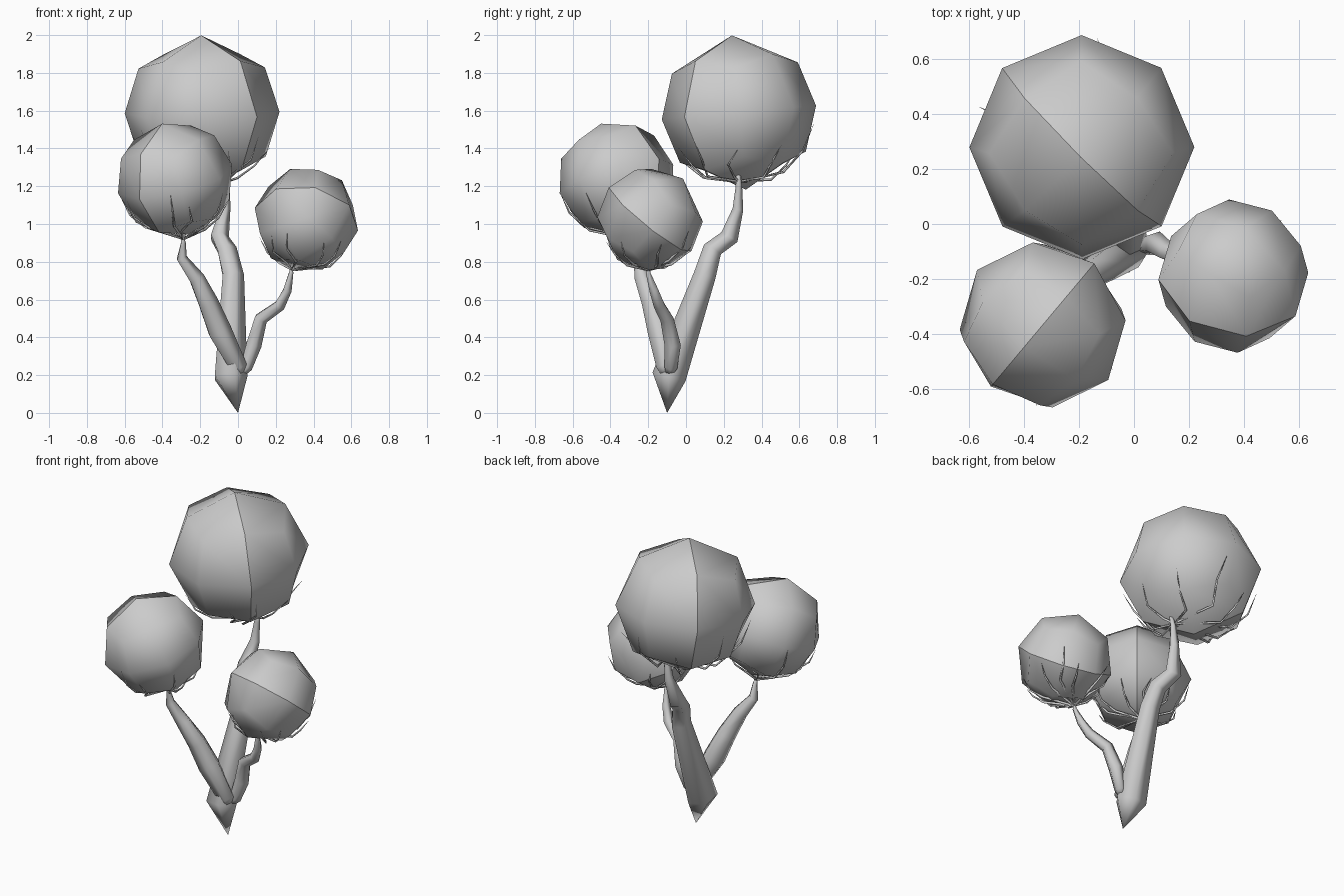
import bpy, bmesh, math, random
from mathutils import Vector, Matrix

random.seed(4)
cube = bpy.data.objects.get("Cube")
if cube:
    bpy.data.objects.remove(cube, do_unlink=True)

grey = bpy.data.materials.new("plain_grey")
grey.use_nodes = True
grey.diffuse_color = (0.6, 0.6, 0.6, 1)
grey.node_tree.nodes["Principled BSDF"].inputs["Base Color"].default_value = (0.6, 0.6, 0.6, 1)


def finish(name, bm):
    """Turn a bmesh into a grey object."""
    bmesh.ops.recalc_face_normals(bm, faces=bm.faces)
    mesh = bpy.data.meshes.new(name)
    bm.to_mesh(mesh)
    bm.free()
    mesh.materials.append(grey)
    obj = bpy.data.objects.new(name, mesh)
    bpy.context.collection.objects.link(obj)
    return obj


def add_limb(bm, path, sides, smooth_angle=50):
    """Sweep a polygon along (x, y, z, radius) points; both ends come to a point."""
    pts = [Vector(p[:3]) for p in path]
    rings = []
    for i in range(1, len(pts) - 1):
        along = (pts[i + 1] - pts[i - 1]).normalized()
        side = Vector((0, 1, 0)).cross(along).normalized()
        other = along.cross(side)
        ring = []
        for k in range(sides):
            a = math.tau * k / sides
            ring.append(bm.verts.new(pts[i] + path[i][3] * (side * math.cos(a) + other * math.sin(a))))
        rings.append(ring)
    start, end = bm.verts.new(pts[0]), bm.verts.new(pts[-1])
    for k in range(sides):
        n = (k + 1) % sides
        bm.faces.new((start, rings[0][n], rings[0][k]))
        bm.faces.new((end, rings[-1][k], rings[-1][n]))
        for a, b in zip(rings, rings[1:]):
            bm.faces.new((a[k], a[n], b[n], b[k]))
    for f in bm.faces:
        f.smooth = True
    for e in bm.edges:
        e.smooth = e.calc_face_angle(0) < math.radians(smooth_angle)


def crown(name, centre, radius, normal, up):
    """Faceted ball from a subdivided cube, with a hard seam round its middle."""
    x = Vector(normal).normalized()
    y = Vector(up).cross(x).normalized()
    turn = Matrix((x, y, x.cross(y))).transposed()
    bm = bmesh.new()
    bmesh.ops.create_cube(bm, size=2)
    bmesh.ops.subdivide_edges(bm, edges=bm.edges[:], cuts=1, use_grid_fill=True)
    for e in bm.edges:
        e.smooth = any(abs(v.co.x) > 0.01 for v in e.verts)
    for f in bm.faces:
        f.smooth = True
    for v in bm.verts:
        v.co = Vector(centre) + turn @ v.co.normalized() * radius
    finish(name, bm)


def twigs(name, fork, centre, radius, count):
    """Thin shoots that leave the branch and hug the underside of a crown."""
    bm = bmesh.new()
    c, fork = Vector(centre), Vector(fork)
    for i in range(count):
        turn = math.tau * (i + random.uniform(-0.3, 0.3)) / count
        top = random.uniform(60, 88)
        path = [(*fork, 0), (*fork.lerp(c, 0.06), 0.008)]
        for s, r in ((0.45, 0.008), (0.72, 0.006), (1, 0)):
            polar = math.radians(top * s)
            wob = turn + random.uniform(-0.12, 0.12)
            d = Vector((math.sin(polar) * math.cos(wob), math.sin(polar) * math.sin(wob), -math.cos(polar)))
            path.append((*(c + d * radius * random.uniform(0.95, 1.0)), r))
        add_limb(bm, path, 3)
    finish(name, bm)


# Crowns: centre, radius, seam normal, face direction
crowns = {
    "large": ((-0.19, 0.28, 1.59), 0.41, (0.7, 0.7, 0.07), (-0.01, -0.09, 1)),
    "middle": ((-0.333, -0.368, 1.238), 0.312, (0.766, -0.643, 0), (-0.22, -0.262, 0.94)),
    "small": ((0.362, -0.19, 1.025), 0.28, (0.14, 0.62, 0.77), (-0.575, -0.61, 0.54)),
}

# Branches: x, y, z, radius from base to tip
branches = {
    "large": [(0, -0.1, 0, 0), (-0.045, -0.09, 0.19, 0.095), (-0.03, 0.1, 0.73, 0.062),
              (-0.06, 0.14, 0.86, 0.055), (-0.1, 0.23, 0.93, 0.052), (-0.07, 0.275, 1.08, 0.03),
              (-0.06, 0.28, 1.2, 0.018), (-0.02, 0.27, 1.4, 0)],
    "middle": [(0.01, -0.1, 0.16, 0), (0, -0.11, 0.24, 0.05), (-0.1, -0.14, 0.43, 0.068),
               (-0.16, -0.18, 0.58, 0.058), (-0.22, -0.23, 0.71, 0.045), (-0.3, -0.25, 0.82, 0.03),
               (-0.29, -0.28, 0.9, 0.014), (-0.3, -0.3, 0.98, 0)],
    "small": [(0, -0.1, 0.17, 0), (0.04, -0.08, 0.24, 0.035), (0.08, -0.07, 0.36, 0.045),
              (0.12, -0.1, 0.5, 0.038), (0.22, -0.14, 0.57, 0.032), (0.26, -0.17, 0.65, 0.025),
              (0.28, -0.2, 0.74, 0.013), (0.29, -0.2, 0.82, 0)],
}

for size, (centre, radius, normal, up) in crowns.items():
    crown(size + "_crown", centre, radius, normal, up)
    bm = bmesh.new()
    add_limb(bm, branches[size], 5)
    finish(size + "_branch", bm)
    twigs(size + "_twigs", branches[size][-2][:3], centre, radius, 10)
